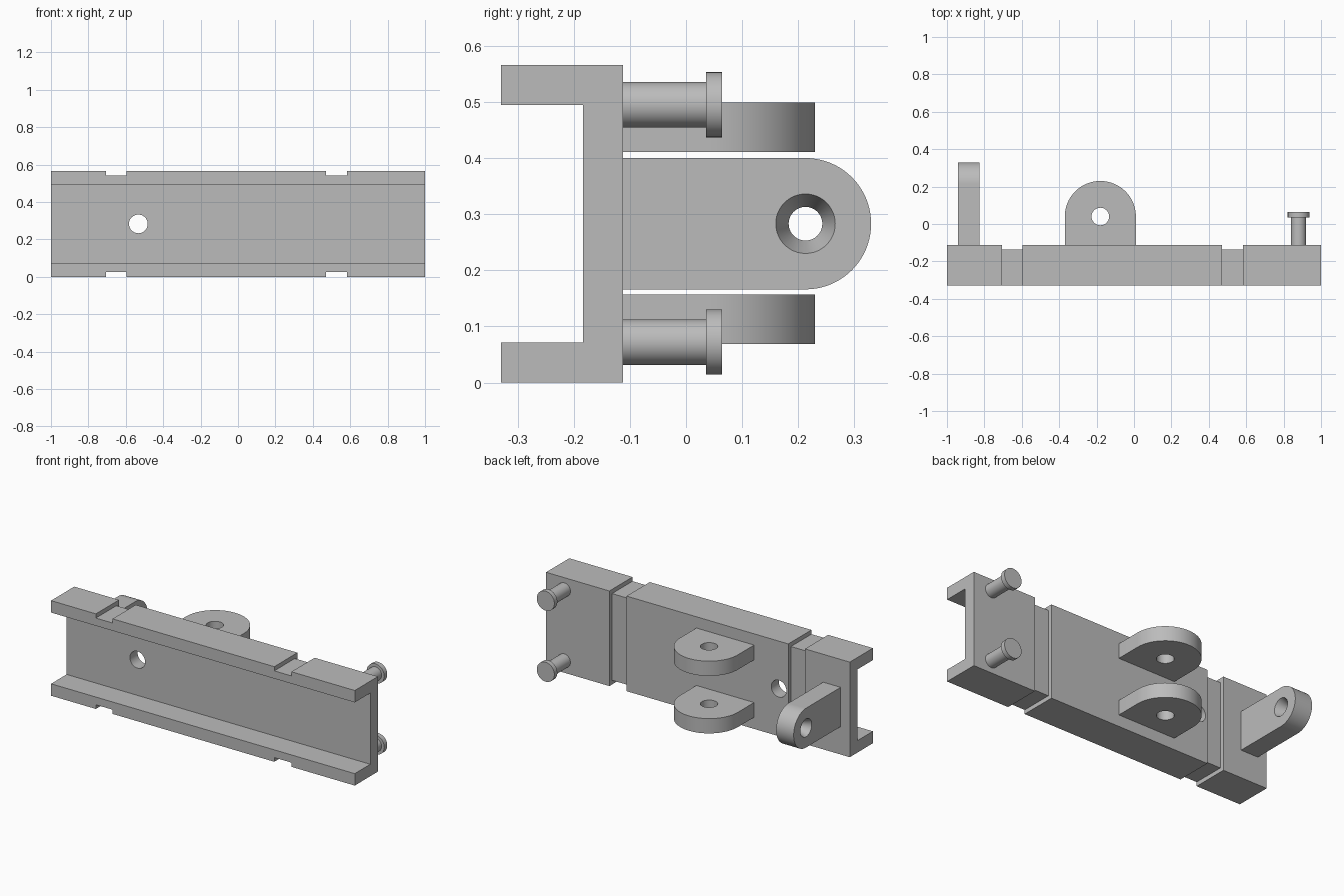
import bpy, bmesh, math
from mathutils import Matrix, Vector

if "Cube" in bpy.data.objects:
    bpy.data.objects.remove(bpy.data.objects["Cube"], do_unlink=True)

steel = bpy.data.materials.new("plain grey")
steel.use_nodes = True
GREY = (0.5, 0.5, 0.5, 1)
steel.diffuse_color = GREY
steel.node_tree.nodes["Principled BSDF"].inputs["Base Color"].default_value = GREY

MID_Z = 0.283
BACK = -0.112      # rear face of the channel web
FRONT = -0.33
TOP = 0.566


def finish(bm, name):
    bmesh.ops.recalc_face_normals(bm, faces=bm.faces)
    mesh = bpy.data.meshes.new(name)
    bm.to_mesh(mesh)
    bm.free()
    obj = bpy.data.objects.new(name, mesh)
    bpy.context.collection.objects.link(obj)
    mesh.materials.append(steel)
    return obj


def prism(name, points, direction):
    """Extrude a flat outline of 3D points along a vector."""
    bm = bmesh.new()
    face = bm.faces.new([bm.verts.new(p) for p in points])
    moved = bmesh.ops.extrude_face_region(bm, geom=[face])["geom"]
    bmesh.ops.translate(bm, vec=direction, verts=[v for v in moved if isinstance(v, bmesh.types.BMVert)])
    return finish(bm, name)


def box(name, low, high):
    low, high = Vector(low), Vector(high)
    bm = bmesh.new()
    bmesh.ops.create_cube(bm, size=1, matrix=Matrix.Translation((low + high) / 2)
                          @ Matrix.Diagonal((*(high - low), 1)))
    return finish(bm, name)


def turned(name, profile, origin, axis, sides=48):
    """Stack of rings (radius, distance) along an axis, closed at both ends."""
    turn = Vector((0, 0, 1)).rotation_difference(Vector(axis))
    bm = bmesh.new()
    rings = []
    for radius, dist in profile:
        rings.append([bm.verts.new(Vector(origin) + turn @ Vector((
            radius * math.cos(math.tau * i / sides),
            radius * math.sin(math.tau * i / sides), dist))) for i in range(sides)])
    for a, b in zip(rings, rings[1:]):
        for i in range(sides):
            j = (i + 1) % sides
            bm.faces.new((a[i], a[j], b[j], b[i]))
    bm.faces.new(rings[0])
    bm.faces.new(rings[-1])
    return finish(bm, name)


def cut(obj, cutters):
    for cutter in cutters:
        cutter.hide_render = True
        mod = obj.modifiers.new("cut", 'BOOLEAN')
        mod.operation = 'DIFFERENCE'
        mod.solver = 'EXACT'
        mod.object = cutter
    bpy.context.view_layer.update()
    result = bpy.data.meshes.new_from_object(obj.evaluated_get(bpy.context.evaluated_depsgraph_get()))
    obj.modifiers.clear()
    obj.data = result
    for cutter in cutters:
        bpy.data.objects.remove(cutter, do_unlink=True)


def smooth(obj):
    bpy.ops.object.select_all(action='DESELECT')
    obj.select_set(True)
    bpy.context.view_layer.objects.active = obj
    bpy.ops.object.shade_smooth_by_angle(angle=math.radians(30))


def tongue(root, centre, radius, steps=40):
    """Outline with a straight root and a half-round tip, as (across, y) pairs."""
    across, y = centre
    arc = [(across + radius * math.cos(math.pi * i / steps),
            y + radius * math.sin(math.pi * i / steps)) for i in range(steps + 1)]
    return [(across + radius, root)] + arc + [(across - radius, root)]


# Channel body with stepped grooves and a through hole
section = [(FRONT, 0), (BACK, 0), (BACK, TOP), (FRONT, TOP),
           (FRONT, 0.495), (-0.184, 0.495), (-0.184, 0.071), (FRONT, 0.071)]
channel = prism("channel_body", [(-1, y, z) for y, z in section], (2, 0, 0))
GROOVE = 0.025
cutters = [turned("hole_cutter", [(0.05, 0), (0.05, 0.3)], (-0.533, -0.3, MID_Z), (0, 1, 0))]
for x0, x1 in ((-0.705, -0.595), (0.47, 0.583)):
    cutters += [box("groove_cutter", (x0, -0.4, -0.1), (x1, 0, GROOVE)),
                box("groove_cutter", (x0, -0.4, TOP - GROOVE), (x1, 0, TOP + 0.1)),
                box("groove_cutter", (x0, BACK - GROOVE, -0.05), (x1, 0.05, TOP + 0.05))]
cut(channel, cutters)
smooth(channel)

# Pair of horizontal clevis lugs
for name, z0 in (("lower_clevis_lug", 0.069), ("upper_clevis_lug", 0.411)):
    outline = tongue(BACK, (-0.18, 0.04), 0.19)
    lug = prism(name, [(x, y, z0) for x, y in outline], (0, 0, 0.088))
    cut(lug, [turned("pin_cutter", [(0.047, 0), (0.047, 0.3)], (-0.18, 0.04, z0 - 0.1), (0, 0, 1))])
    smooth(lug)

# Upright end lug with a hole flared on both sides
outline = tongue(BACK, (MID_Z, 0.213), 0.117)
end_lug = prism("end_lug", [(-0.94, y, z) for z, y in outline], (0.115, 0, 0))
flare = [(0.057, -0.01), (0.053, 0), (0.03, 0.0575), (0.053, 0.115), (0.057, 0.125)]
cut(end_lug, [turned("flare_cutter", flare, (-0.94, 0.213, MID_Z), (1, 0, 0))])
smooth(end_lug)

# Headed pegs
peg = [(0.0405, 0), (0.0405, 0.148), (0.058, 0.148), (0.058, 0.176)]
for name, z in (("lower_peg", 0.072), ("upper_peg", 0.495)):
    smooth(turned(name, peg, (0.88, BACK, z), (0, 1, 0)))
